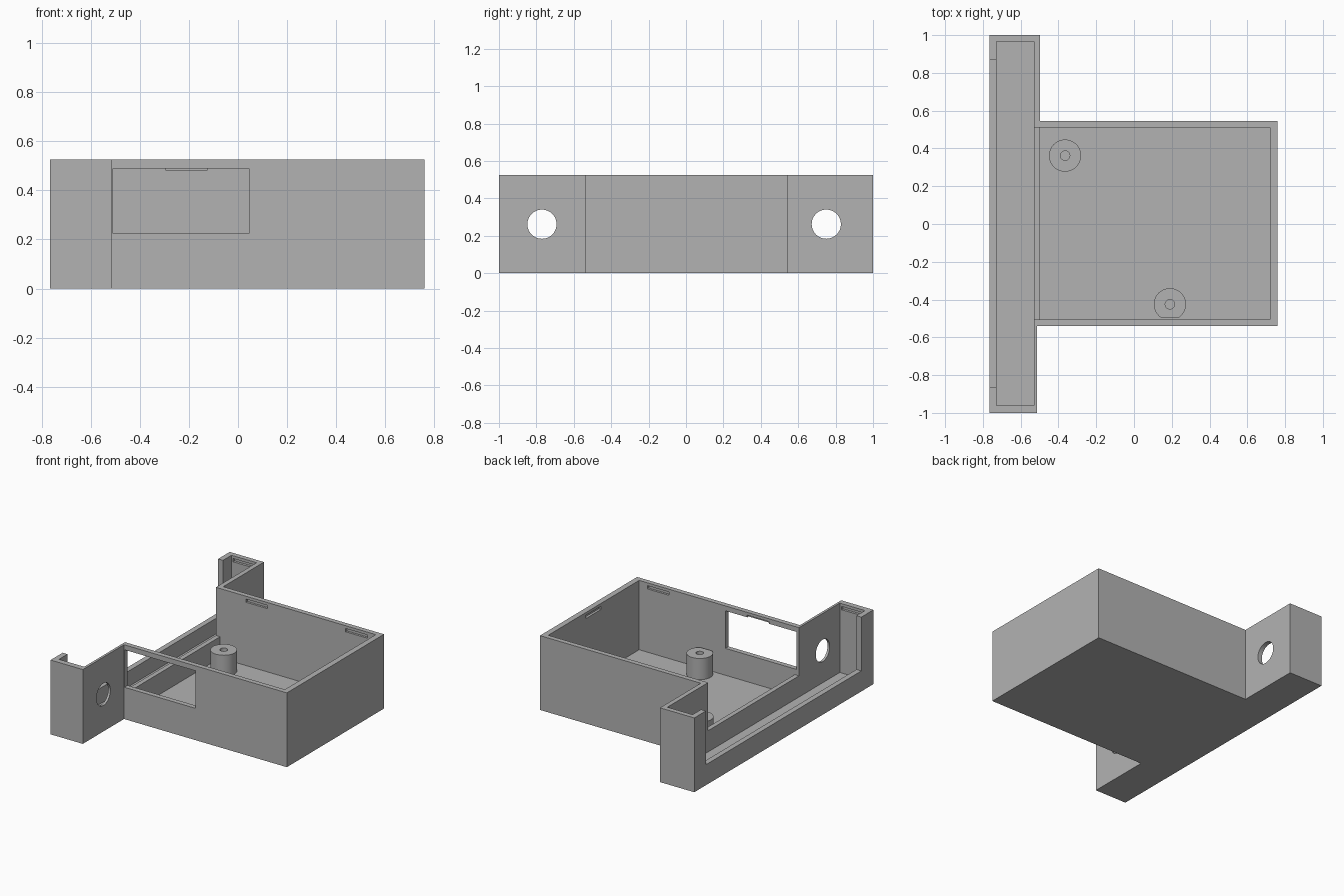
import bpy, bmesh, math
from mathutils import Matrix, Vector

cube = bpy.data.objects.get("Cube")
if cube:
    bpy.data.objects.remove(cube, do_unlink=True)

grey = bpy.data.materials.new("plain grey")
grey.use_nodes = True
grey.diffuse_color = (0.45, 0.45, 0.45, 1)
grey.node_tree.nodes["Principled BSDF"].inputs["Base Color"].default_value = grey.diffuse_color

HEIGHT, FLOOR, POST = 0.525, 0.035, 0.185
ABOVE = HEIGHT + 0.2


def add_object(name, bm):
    bmesh.ops.recalc_face_normals(bm, faces=bm.faces)
    mesh = bpy.data.meshes.new(name)
    bm.to_mesh(mesh)
    bm.free()
    mesh.materials.append(grey)
    obj = bpy.data.objects.new(name, mesh)
    bpy.context.collection.objects.link(obj)
    return obj


def box(name, x, y, z):
    bm = bmesh.new()
    bmesh.ops.create_cube(bm, size=1)
    for v in bm.verts:
        v.co = Vector([(r[0] + r[1]) / 2 + c * (r[1] - r[0]) for c, r in zip(v.co, (x, y, z))])
    return add_object(name, bm)


def cylinder(name, centre, radius, length, axis="Z"):
    turn = Matrix.Rotation(math.pi / 2, 4, "Y") if axis == "X" else Matrix()
    bm = bmesh.new()
    bmesh.ops.create_cone(bm, cap_ends=True, segments=48, radius1=radius, radius2=radius,
                          depth=length, matrix=Matrix.Translation(centre) @ turn)
    return add_object(name, bm)


def cut(target, cutter):
    cutter.hide_render = True
    mod = target.modifiers.new("cut", "BOOLEAN")
    mod.operation, mod.solver, mod.object = "DIFFERENCE", "EXACT", cutter
    bpy.context.view_layer.objects.active = target
    bpy.ops.object.modifier_apply(modifier=mod.name)
    bpy.data.objects.remove(cutter, do_unlink=True)


def smooth(obj):
    bpy.ops.object.select_all(action="DESELECT")
    obj.select_set(True)
    bpy.context.view_layer.objects.active = obj
    bpy.ops.object.shade_smooth_by_angle(angle=math.radians(30))


# T-shaped solid: square tray plus a long end channel
outline = [(-0.765, -1), (-0.513, -1), (-0.513, -0.54), (0.76, -0.54),
           (0.76, 0.545), (-0.497, 0.545), (-0.497, 1), (-0.765, 1)]
bm = bmesh.new()
base = bm.faces.new([bm.verts.new((x, y, 0)) for x, y in outline])
side = bmesh.ops.extrude_face_region(bm, geom=[base])["geom"]
bmesh.ops.translate(bm, vec=(0, 0, HEIGHT), verts=[g for g in side if isinstance(g, bmesh.types.BMVert)])
tray = add_object("enclosure_tray", bm)

# Cavities, lowered divider, open end and front window
for name, x, y, z in (
        ("channel_cavity", (-0.727, -0.53), (-0.96, 0.965), (FLOOR, ABOVE)),
        ("tray_cavity", (-0.497, 0.72), (-0.505, 0.51), (FLOOR, ABOVE)),
        ("divider_gap", (-0.6, -0.4), (-0.505, 0.51), (POST, ABOVE)),
        ("end_opening", (-0.85, -0.7), (-0.865, 0.87), (0.145, ABOVE)),
        ("front_window", (-0.51, 0.045), (-0.6, -0.48), (0.225, 0.49))):
    cut(tray, box(name, x, y, z))

# Round cable holes in the channel wings
for y in (-0.77, 0.75):
    cut(tray, cylinder("cable_hole", (-0.51, y, 0.262), 0.078, 0.12, "X"))

# Lid clip grooves near the rim
front, back = (-0.52, -0.49), (0.495, 0.525)
grooves = [((x, x + 0.17), y) for x in (-0.295, 0.485) for y in (front, back)]
grooves += [((-0.715, -0.545), y) for y in ((-0.977, -0.94), (0.945, 0.982))]
grooves.append(((0.7, 0.737), (-0.08, 0.09)))
for x, y in grooves:
    cut(tray, box("clip_groove", x, y, (0.482, 0.505)))
smooth(tray)

# Screw posts with blind holes
for name, x, y in (("back_screw_post", -0.365, 0.362), ("front_screw_post", 0.19, -0.425)):
    post = cylinder(name, (x, y, (POST + FLOOR) / 2), 0.085, POST - FLOOR)
    cut(post, cylinder("screw_hole", (x, y, POST), 0.025, 2 * (POST - FLOOR) - 0.01))
    if y < 0:
        cut(post, box("wall_clearance", (0, 0.4), (-0.7, -0.495), (0, 0.4)))
    smooth(post)
